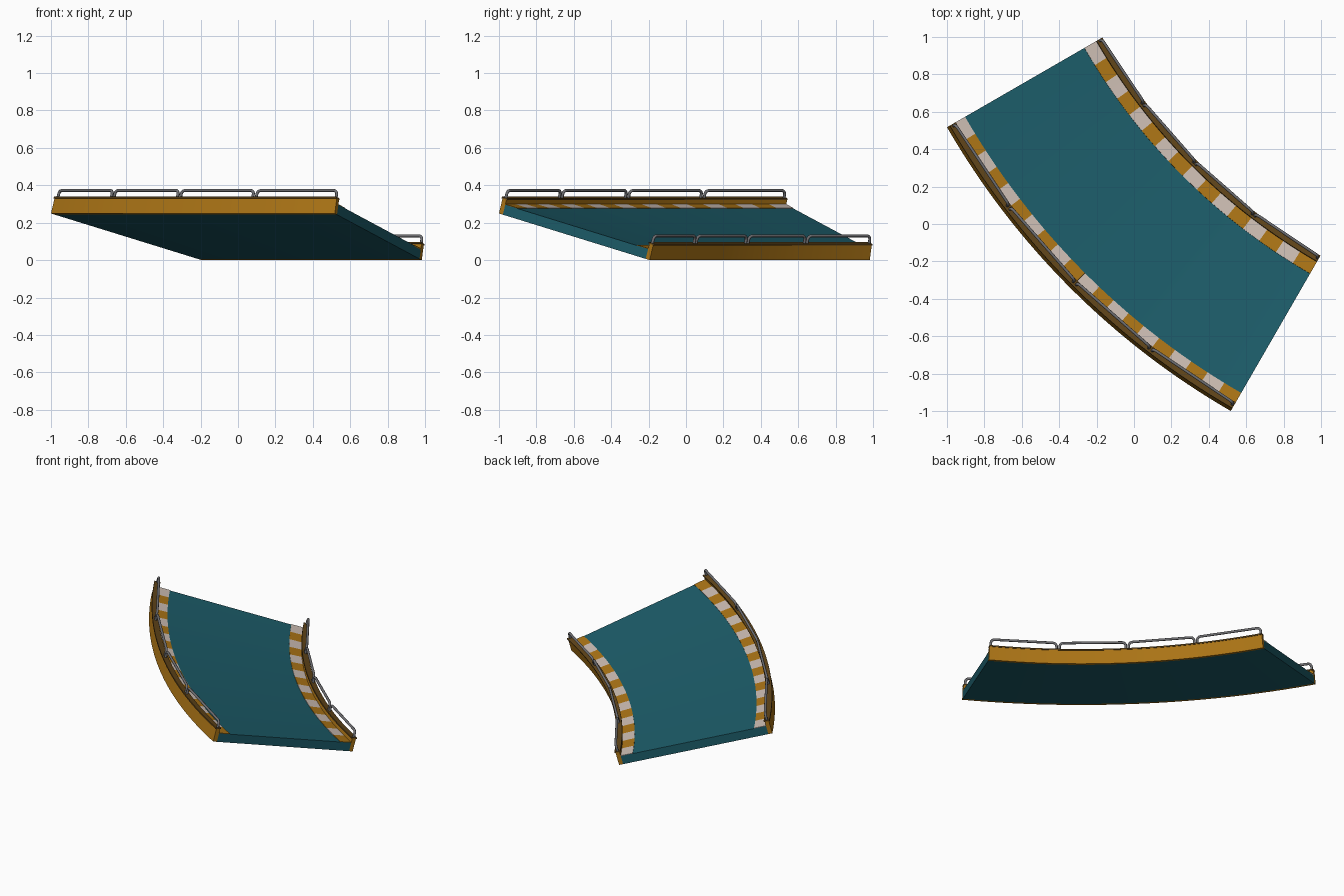
import bpy, bmesh
from math import sin, cos, radians, pi
from mathutils import Vector

if "Cube" in bpy.data.objects:
    bpy.data.objects.remove(bpy.data.objects["Cube"])

C = 2.59                  # turn centre at (C, C)
R0 = 3.215                # radius of the inner bottom edge
BANK = radians(15)
W = 0.963                 # road width along the slope
A0, A1 = radians(210), radians(240)
DECK, WALL, T = 0.055, 0.083, 0.025


def point(u, v, a):
    """u across the banked road, v normal to it, a angle round the turn."""
    r = R0 + u * cos(BANK) - v * sin(BANK)
    return Vector((C + r * cos(a), C + r * sin(a), u * sin(BANK) + v * cos(BANK)))


def material(name, col):
    m = bpy.data.materials.new(name)
    m.diffuse_color = (*col, 1)
    m.use_nodes = True
    m.node_tree.nodes["Principled BSDF"].inputs["Base Color"].default_value = m.diffuse_color
    return m


TEAL = material("teal", (0.012, 0.11, 0.145))
ORANGE = material("ochre", (0.42, 0.18, 0.008))
BROWN = material("dark_brown", (0.12, 0.06, 0.01))
WHITE = material("off_white", (0.62, 0.52, 0.46))
GREY = material("steel", (0.16, 0.16, 0.17))


def sweep(bm, u0, u1, v0, v1, a0, a1, n, mat=0):
    """Sweep a rectangular section round the turn."""
    rings = []
    for i in range(n + 1):
        a = a0 + (a1 - a0) * i / n
        rings.append([bm.verts.new(point(u, v, a))
                      for u, v in ((u0, v0), (u1, v0), (u1, v1), (u0, v1))])
    faces = [bm.faces.new(rings[0]), bm.faces.new(rings[-1][::-1])]
    for p, q in zip(rings, rings[1:]):
        for k in range(4):
            j = (k + 1) % 4
            faces.append(bm.faces.new((p[k], q[k], q[j], p[j])))
    for f in faces:
        f.material_index = mat


def finish(name, bm, mats):
    bmesh.ops.recalc_face_normals(bm, faces=bm.faces)
    me = bpy.data.meshes.new(name)
    bm.to_mesh(me)
    bm.free()
    for m in mats:
        me.materials.append(m)
    ob = bpy.data.objects.new(name, me)
    bpy.context.collection.objects.link(ob)
    bpy.ops.object.select_all(action='DESELECT')
    ob.select_set(True)
    bpy.context.view_layer.objects.active = ob
    bpy.ops.object.shade_smooth_by_angle(angle=radians(30))


def strip(name, u0, u1, v0, v1, mat):
    bm = bmesh.new()
    sweep(bm, u0, u1, v0, v1, A0, A1, 32)
    finish(name, bm, [mat])


def kerb(name, u0, u1, count):
    bm = bmesh.new()
    step = (A1 - A0) / count
    for i in range(count):
        sweep(bm, u0, u1, DECK - 0.004, DECK + 0.003,
              A0 + i * step, A0 + (i + 1) * step, 2, i % 2)
    finish(name, bm, [WHITE, ORANGE])


def rails(name, u):
    """Four straight hoops with rounded corners standing on the wall."""
    cu = bpy.data.curves.new(name, 'CURVE')
    cu.dimensions = '3D'
    cu.bevel_depth = 0.008
    cu.bevel_resolution = 2
    cu.use_fill_caps = True
    step = (A1 - A0) / 4
    gap, fillet, top = 0.003, 0.022, 0.131
    for i in range(4):
        a = A0 + i * step + gap
        b = A0 + (i + 1) * step - gap
        lo, hi = point(u, WALL, a), point(u, WALL, b)
        up = (point(u, 1, a) - point(u, 0, a)).lerp(point(u, 1, b) - point(u, 0, b), 0.5)
        along = (hi - lo).normalized()
        h = top - WALL
        arc = [(fillet * (1 - cos(t)), h - fillet + fillet * sin(t))
               for t in (k * pi / 8 for k in range(5))]
        left = [(0, 0)] + arc
        pts = [lo + along * s + up * v for s, v in left]
        pts += [hi - along * s + up * v for s, v in reversed(left)]
        sp = cu.splines.new('POLY')
        sp.points.add(len(pts) - 1)
        for p, co in zip(sp.points, pts):
            p.co = (*co, 1)
    cu.materials.append(GREY)
    ob = bpy.data.objects.new(name, cu)
    bpy.context.collection.objects.link(ob)
    bpy.ops.object.select_all(action='DESELECT')
    ob.select_set(True)
    bpy.context.view_layer.objects.active = ob
    bpy.ops.object.convert(target='MESH')
    bpy.ops.object.shade_smooth_by_angle(angle=radians(50))


# Banked road deck
strip("road_deck", T, W - T, 0, DECK, TEAL)

# Side walls, caps, striped kerbs and handrails
for side, u0, count in (("inner", 0, 16), ("outer", W - T, 20)):
    strip(side + "_wall", u0, u0 + T, 0, WALL, ORANGE)
    strip(side + "_wall_cap", u0 - 0.006, u0 + T + 0.006, WALL, WALL + 0.008, BROWN)
    k0 = T if side == "inner" else W - T - 0.075
    kerb(side + "_kerb", k0, k0 + 0.075, count)
    rails(side + "_handrail", u0 + T / 2)
